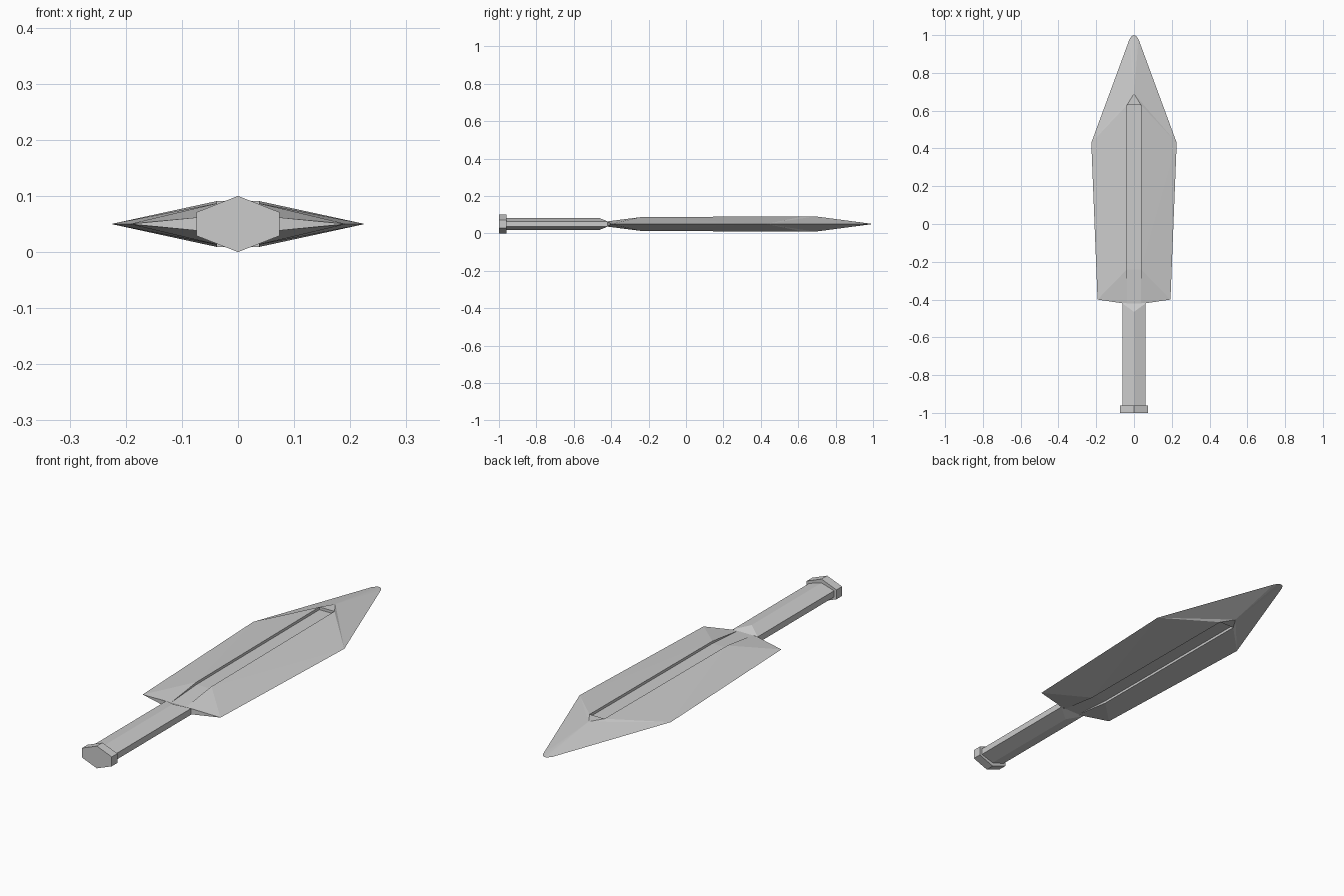
import bpy
import bmesh

cube = bpy.data.objects.get("Cube")
if cube:
    bpy.data.objects.remove(cube, do_unlink=True)

MID = 0.05  # height of the cutting edge

steel = bpy.data.materials.new("grey_steel")
steel.use_nodes = True
colour = (0.6, 0.6, 0.6, 1)
steel.diffuse_color = colour
steel.node_tree.nodes["Principled BSDF"].inputs["Base Color"].default_value = colour


def mirrored_part(name, points, faces):
    """Build one quarter (+x, upper) from named points and mirror it in x and z."""
    bm = bmesh.new()
    for sx in (1, -1):
        for sz in (1, -1):
            verts = {k: bm.verts.new((sx * x, y, MID + sz * z))
                     for k, (x, y, z) in points.items()}
            for face in faces:
                bm.faces.new([verts[k] for k in face.split()])
    bmesh.ops.remove_doubles(bm, verts=bm.verts, dist=0.0002)
    bmesh.ops.recalc_face_normals(bm, faces=bm.faces)
    mesh = bpy.data.meshes.new(name)
    bm.to_mesh(mesh)
    bm.free()
    mesh.materials.append(steel)
    obj = bpy.data.objects.new(name, mesh)
    bpy.context.collection.objects.link(obj)
    return obj


# Blade: bevelled facets around a shallow recessed groove
G = 0.037       # groove half width
ROOT = -0.42
BEND = -0.24
END = 0.63
blade_points = {
    "root_mid": (0, ROOT, 0.014), "root_rim": (G, ROOT, 0.014),
    "shoulder": (0.06, ROOT, 0.013), "shoulder_mid": (0.06, ROOT, 0),
    "centre": (0, ROOT, 0),
    "heel": (0.193, -0.4, 0), "wide": (0.226, 0.43, 0),
    "rim_low": (G, BEND, 0.037), "rim_high": (G, END, 0.041),
    "end_mid": (0, END, 0.041), "apex": (0, 0.69, 0.041),
    "floor_low": (G, BEND, 0.026), "floor_low_mid": (0, BEND, 0.026),
    "floor_high": (G, END, 0.029), "floor_high_mid": (0, END, 0.029),
    "tip_side": (0.024, 0.978, 0), "tip_round": (0.012, 0.994, 0),
    "tip": (0, 1, 0),
}
blade_faces = [
    # outer facets
    "root_rim shoulder heel", "root_rim heel rim_low",
    "rim_low heel wide", "rim_low wide rim_high", "rim_high wide apex",
    "apex wide tip_side", "apex tip_side tip_round", "apex tip_round tip",
    "rim_high apex end_mid",
    # root and heel
    "shoulder shoulder_mid heel",
    "root_mid root_rim shoulder shoulder_mid centre",
    # groove walls and floor
    "root_rim rim_low floor_low", "rim_low rim_high floor_high floor_low",
    "rim_high end_mid floor_high_mid floor_high",
    "root_mid root_rim floor_low floor_low_mid",
    "floor_low_mid floor_low floor_high floor_high_mid",
]
mirrored_part("blade", blade_points, blade_faces)

# Handle: six-sided bar with its ridge cut down where it meets the blade
handle_points = {
    "back_ridge": (0, -0.965, 0.033), "back_side": (0.062, -0.965, 0.014),
    "back_mid": (0.062, -0.965, 0), "ridge": (0, -0.465, 0.033),
    "front_side": (0.062, ROOT, 0.014), "front_mid": (0.062, ROOT, 0),
    "front_top": (0, ROOT, 0.014),
}
handle_faces = [
    "back_ridge back_side front_side ridge",
    "back_side back_mid front_mid front_side",
    "ridge front_side front_top",
]
mirrored_part("handle", handle_points, handle_faces)

# Pommel: wider six-sided cap
pommel_points = {}
for end, y in (("a", -1.0), ("b", -0.96)):
    pommel_points.update({
        end + "_top": (0, y, 0.05), end + "_side": (0.074, y, 0.021),
        end + "_mid": (0.074, y, 0), end + "_centre": (0, y, 0),
    })
pommel_faces = [
    "a_top a_side b_side b_top", "a_side a_mid b_mid b_side",
    "a_top a_side a_mid a_centre", "b_top b_side b_mid b_centre",
]
mirrored_part("pommel", pommel_points, pommel_faces)
